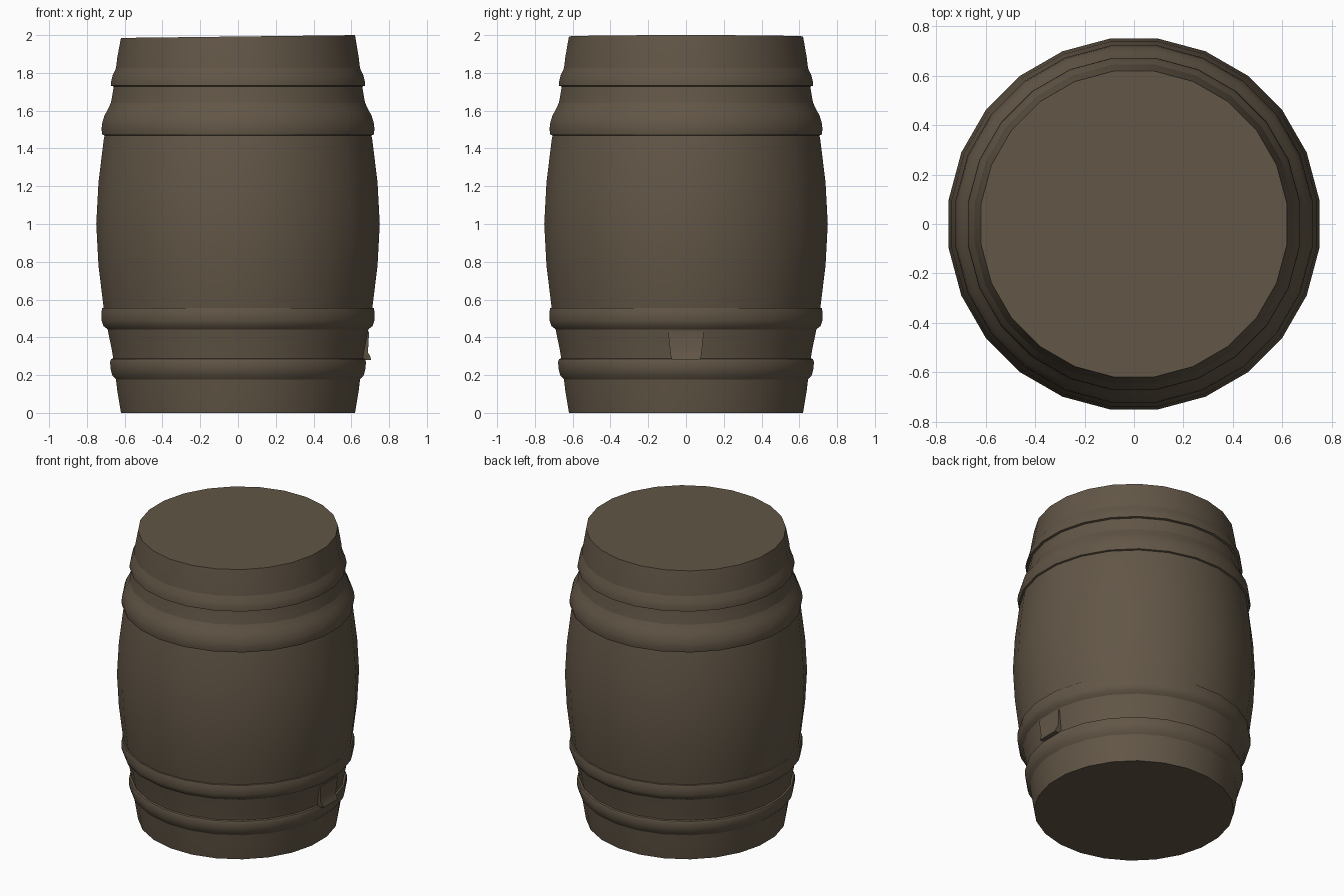
import bpy, bmesh, math

SIDES = 24

cube = bpy.data.objects.get("Cube")
if cube:
    bpy.data.objects.remove(cube, do_unlink=True)

wood = bpy.data.materials.new("dark brown wood")
wood.use_nodes = True
colour = (0.122, 0.093, 0.062, 1)
wood.diffuse_color = colour
shader = wood.node_tree.nodes["Principled BSDF"]
shader.inputs["Base Color"].default_value = colour
shader.inputs["Roughness"].default_value = 0.9


def finish(name, bm, angle):
    bmesh.ops.recalc_face_normals(bm, faces=bm.faces)
    mesh = bpy.data.meshes.new(name)
    bm.to_mesh(mesh)
    bm.free()
    mesh.materials.append(wood)
    obj = bpy.data.objects.new(name, mesh)
    bpy.context.collection.objects.link(obj)
    bpy.ops.object.select_all(action="DESELECT")
    obj.select_set(True)
    bpy.context.view_layer.objects.active = obj
    bpy.ops.object.shade_smooth_by_angle(angle=math.radians(angle))
    return obj


def bridge(bm, low, high):
    for i in range(len(low)):
        j = (i + 1) % len(low)
        bm.faces.new((low[i], low[j], high[j], high[i]))


def lathe(name, profile, closed=False):
    """Turn a (radius, height) profile around z; open ends are capped."""
    bm = bmesh.new()
    rings = []
    for r, z in profile:
        ring = []
        for i in range(SIDES):
            a = math.tau * (i + 0.5) / SIDES
            ring.append(bm.verts.new((r * math.cos(a), r * math.sin(a), z)))
        rings.append(ring)
    for low, high in zip(rings, rings[1:]):
        bridge(bm, low, high)
    if closed:
        bridge(bm, rings[-1], rings[0])
    else:
        bm.faces.new(rings[0])
        bm.faces.new(rings[-1])
    return finish(name, bm, 50)


# Bulging staves with flush heads at both ends
half = [(0.625, 1.0), (0.645, 0.88), (0.66, 0.75), (0.675, 0.66),
        (0.698, 0.55), (0.718, 0.44), (0.745, 0.22)]
lower = [(r, 1 - h) for r, h in half]
upper = [(r, 1 + h) for r, h in half]
body = lathe("barrel_body", lower + [(0.757, 1.0)] + upper[::-1])

# The worn top slopes down slightly to one side
for v in body.data.vertices:
    if v.co.z > 1.95:
        v.co.z -= 0.015 * (0.5 - v.co.x / 1.25)

# Rounded hoops that run softly into the staves
hoops = {
    "upper_middle_hoop": [(0.7, 1.465), (0.724, 1.472), (0.729, 1.5), (0.725, 1.535),
                          (0.713, 1.575), (0.698, 1.6), (0.675, 1.65)],
    "upper_end_hoop": [(0.65, 1.725), (0.678, 1.732), (0.677, 1.755), (0.67, 1.785),
                       (0.64, 1.85)],
    "lower_middle_hoop": [(0.68, 0.43), (0.719, 0.46), (0.729, 0.49), (0.73, 0.53),
                          (0.725, 0.555), (0.7, 0.56)],
    "lower_end_hoop": [(0.64, 0.165), (0.672, 0.2), (0.681, 0.235), (0.683, 0.27),
                       (0.678, 0.285), (0.66, 0.29)],
}
for name, section in hoops.items():
    lathe(name, section, closed=True)

# Small tapered spout on the left side, with a lip at its foot
bm = bmesh.new()
rings = []
for z, width, outer in ((0.28, 0.075, 0.705), (0.3, 0.08, 0.7),
                        (0.32, 0.083, 0.688), (0.43, 0.095, 0.694)):
    rings.append([bm.verts.new(p) for p in (
        (0.6, -width, z), (outer, -width, z), (outer, width, z), (0.6, width, z))])
for low, high in zip(rings, rings[1:]):
    bridge(bm, low, high)
bm.faces.new(rings[0])
bm.faces.new(rings[-1])
finish("spout", bm, 50)
